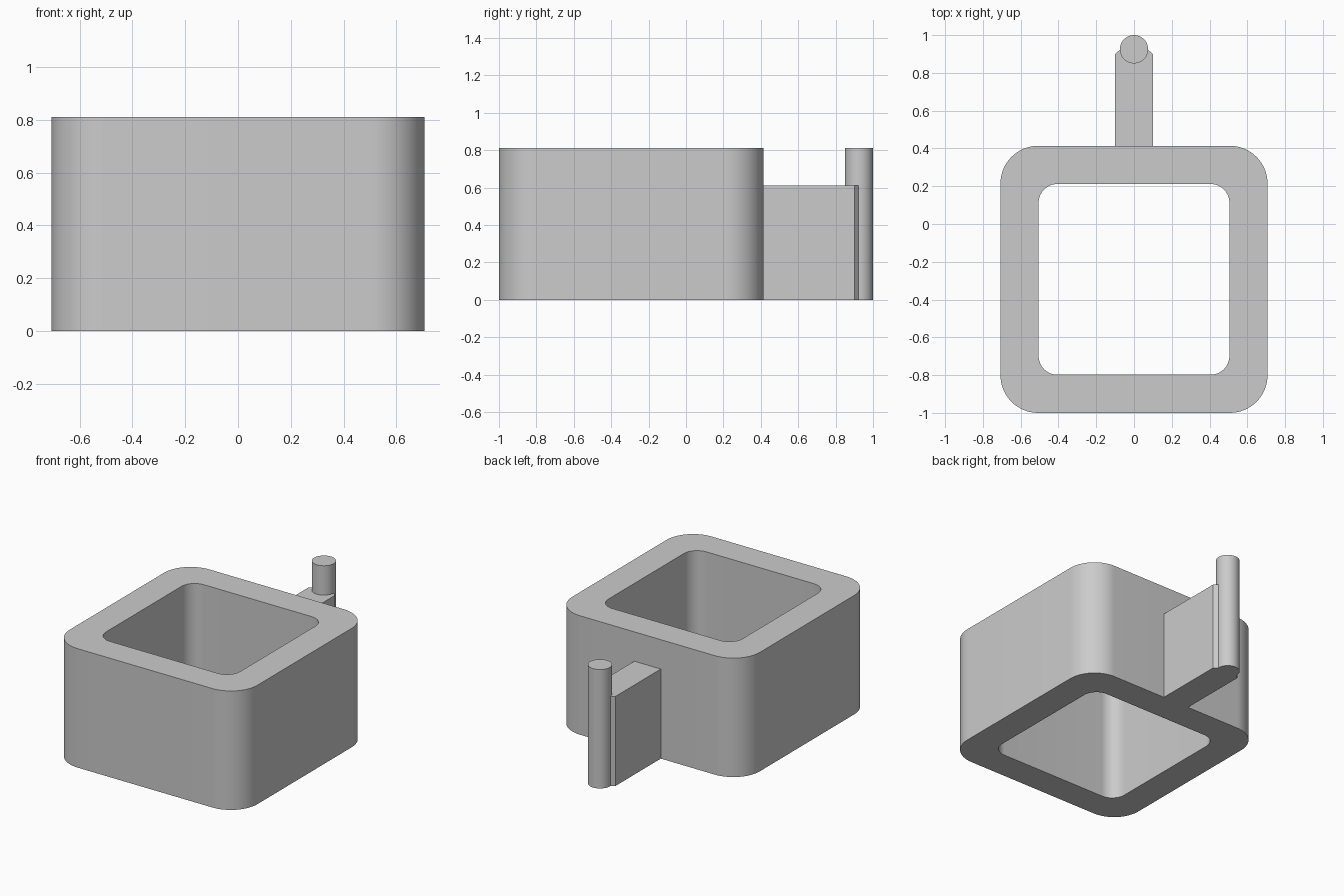
import bpy
import bmesh
from math import cos, sin, pi, radians

cube = bpy.data.objects.get("Cube")
if cube:
    bpy.data.objects.remove(cube, do_unlink=True)

GREY = (0.6, 0.6, 0.6, 1)
grey = bpy.data.materials.new("plain grey")
grey.diffuse_color = GREY
grey.use_nodes = True
grey.node_tree.nodes["Principled BSDF"].inputs["Base Color"].default_value = GREY

HEIGHT = 0.81
CENTRE_Y = -0.293


def rounded_square(half, radius, steps=16):
    """Outline of a square with rounded corners, counter-clockwise."""
    points = []
    for corner, (sx, sy) in enumerate([(1, 1), (-1, 1), (-1, -1), (1, -1)]):
        for i in range(steps + 1):
            a = (corner + i / steps) * pi / 2
            points.append((sx * (half - radius) + radius * cos(a),
                           CENTRE_Y + sy * (half - radius) + radius * sin(a)))
    return points


def finish(name, bm):
    bmesh.ops.recalc_face_normals(bm, faces=bm.faces)
    mesh = bpy.data.meshes.new(name)
    bm.to_mesh(mesh)
    bm.free()
    mesh.materials.append(grey)
    obj = bpy.data.objects.new(name, mesh)
    bpy.context.collection.objects.link(obj)
    bpy.ops.object.select_all(action="DESELECT")
    obj.select_set(True)
    bpy.context.view_layer.objects.active = obj
    bpy.ops.object.shade_smooth_by_angle(angle=radians(30))
    return obj


def prism(name, outline, height):
    bm = bmesh.new()
    base = bm.faces.new([bm.verts.new((x, y, 0)) for x, y in outline])
    extruded = bmesh.ops.extrude_face_region(bm, geom=[base], use_keep_orig=True)
    top = [v for v in extruded["geom"] if isinstance(v, bmesh.types.BMVert)]
    bmesh.ops.translate(bm, verts=top, vec=(0, 0, height))
    return finish(name, bm)


# Open square sleeve: outer and inner outlines joined as one walled ring
bm = bmesh.new()
rings = []
for half, radius, z in [(0.707, 0.2, 0), (0.707, 0.2, HEIGHT),
                        (0.505, 0.1, HEIGHT), (0.505, 0.1, 0)]:
    rings.append([bm.verts.new((x, y, z)) for x, y in rounded_square(half, radius)])
for a, b in zip(rings, rings[1:] + rings[:1]):
    for i in range(len(a)):
        j = (i + 1) % len(a)
        bm.faces.new((a[i], a[j], b[j], b[i]))
finish("square_sleeve", bm)

# Rear arm with chamfered end corners
prism("rear_arm", [(-0.1, 0.41), (0.1, 0.41), (0.1, 0.9), (0.071, 0.925),
                   (-0.071, 0.925), (-0.1, 0.9)], 0.61)

# Upright pin at the end of the arm
PIN_SIDES = 48
prism("upright_pin", [(0.075 * cos(2 * pi * i / PIN_SIDES),
                       0.925 + 0.075 * sin(2 * pi * i / PIN_SIDES))
                      for i in range(PIN_SIDES)], HEIGHT)
